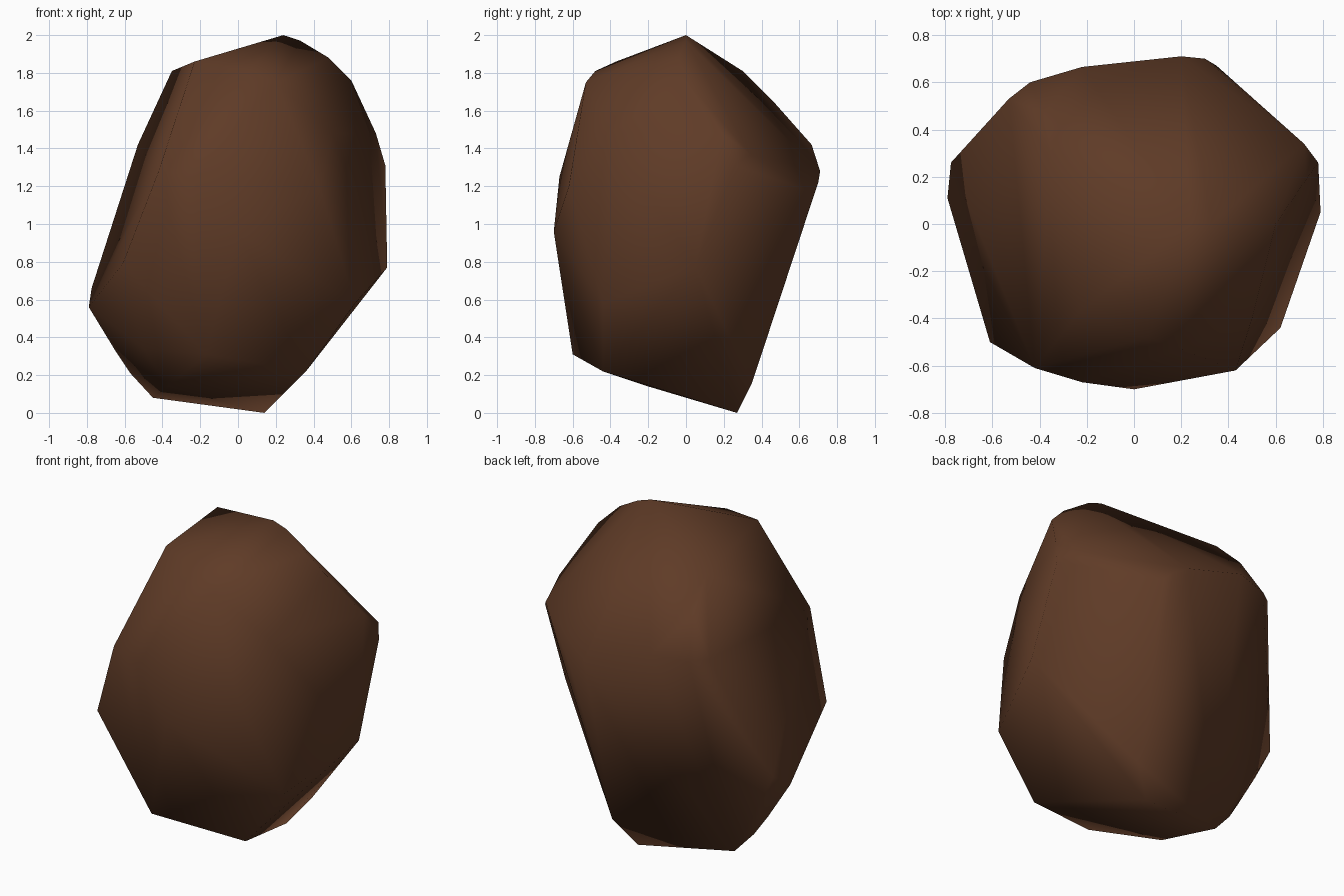
import bpy, bmesh

# Corner points of the boulder, grouped by region
crown = [(.24, 0, 2), (.33, 0, 1.97), (.48, -.04, 1.88), (.6, 0, 1.76),
         (-.23, -.37, 1.86), (.06, -.48, 1.81), (.2, -.53, 1.75), (-.35, .3, 1.81)]
front = [(.5, -.4, 1.48), (.43, -.62, 1.2), (-.22, -.67, 1.25), (-.42, -.61, 1.28),
         (0, -.7, .96), (-.61, -.5, .79), (.62, -.44, .58)]
right = [(.73, .19, 1.48), (.72, .34, 1.37), (.78, .26, 1.31), (.79, .05, .77)]
back = [(.35, .67, 1.17), (.3, .7, 1.22), (.2, .71, 1.28), (-.22, .665, 1.42),
        (-.38, .47, 1.64), (-.44, .6, 1.41), (-.53, .53, 1.42)]
left = [(-.775, .26, .66), (-.79, .11, .56), (-.65, .13, .33), (-.57, .15, .21)]
base = [(-.45, .17, .08), (.14, .27, 0), (.26, .35, .16), (.22, 0, .1), (.36, -.44, .22),
        (-.17, -.6, .31), (-.37, -.2, .14), (-.5, -.28, .34)]

# Boulder: convex hull over the corner points
bm = bmesh.new()
for p in crown + front + right + back + left + base:
    bm.verts.new(p)
hull = bmesh.ops.convex_hull(bm, input=bm.verts[:])
loose = [v for v in bm.verts if not v.link_faces]
bmesh.ops.delete(bm, geom=loose, context='VERTS')
bmesh.ops.recalc_face_normals(bm, faces=bm.faces[:])
for f in bm.faces:
    f.smooth = True
mesh = bpy.data.meshes.new("boulder")
bm.to_mesh(mesh)
bm.free()

# Brown stone colour
mat = bpy.data.materials.new("brown stone")
mat.diffuse_color = (.115, .044, .02, 1)
mesh.materials.append(mat)
bpy.context.collection.objects.link(bpy.data.objects.new("boulder", mesh))
